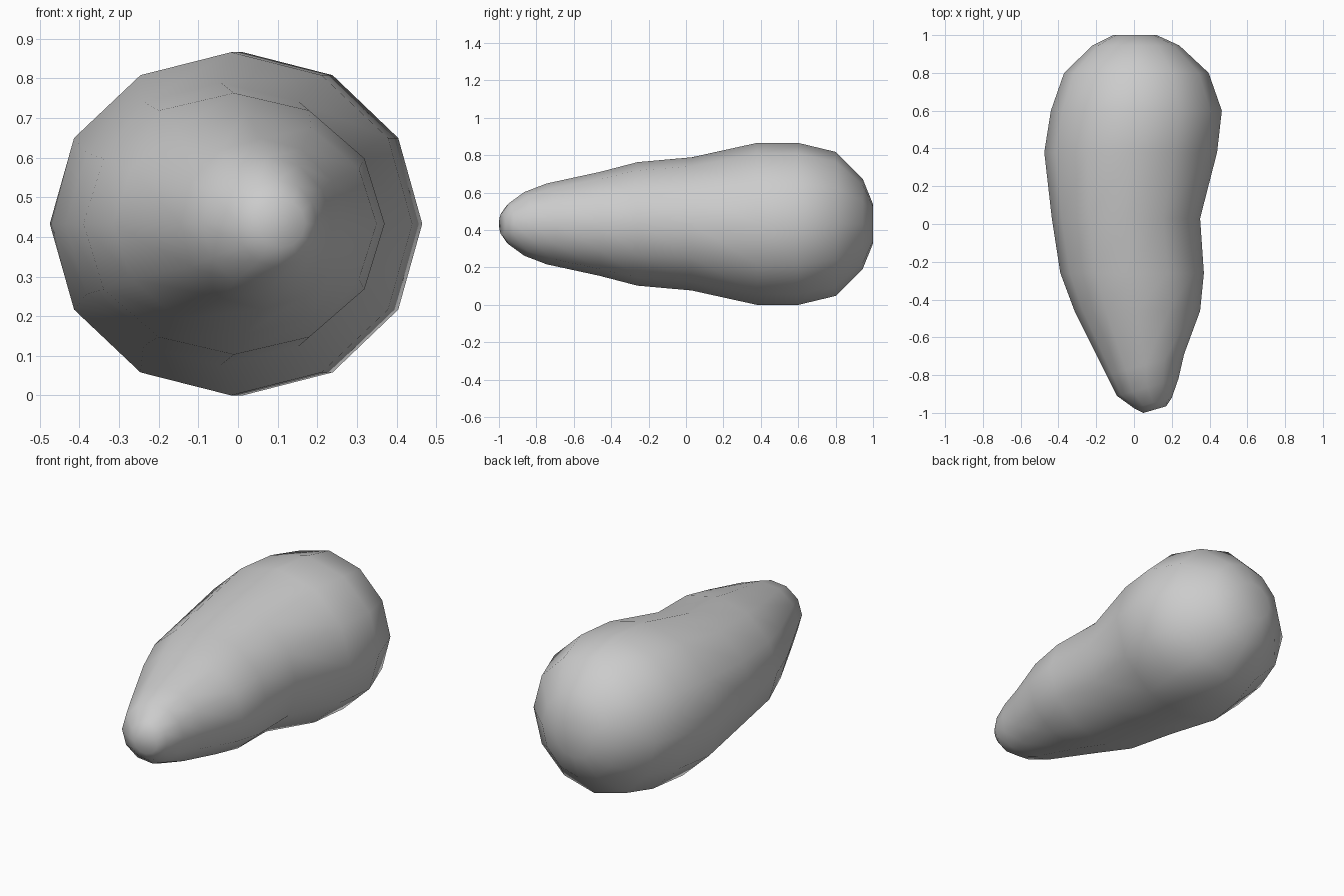
import bpy, bmesh, math

cube = bpy.data.objects.get("Cube")
if cube:
    bpy.data.objects.remove(cube, do_unlink=True)

SIDES = 12
MID_Z = 0.433

# Cross-sections, back to tip: right-side x, y, left-side x, y, half height
SECTIONS = [
    (-.11, 1, .12, 1, .105),
    (-.22, .945, .24, .945, .24),
    (-.37, .8, .395, .8, .385),
    (-.44, .6, .465, .6, .433),
    (-.475, .38, .44, .38, .433),
    (-.435, .03, .35, .03, .356),
    (-.39, -.26, .37, -.26, .33),
    (-.315, -.46, .35, -.46, .278),
    (-.145, -.8, .265, -.69, .216),
    (-.09, -.91, .235, -.82, .17),
    (0, -.975, .2, -.92, .11),
    (.05, -1, .17, -.965, .06),
]

# Single matte grey
grey = bpy.data.materials.new("plain_grey")
grey.use_nodes = True
colour = (0.6, 0.6, 0.6, 1)
grey.diffuse_color = colour
grey.node_tree.nodes["Principled BSDF"].inputs["Base Color"].default_value = colour


def add_ring(bm, xa, ya, xb, yb, height):
    ring = []
    for i in range(SIDES):
        a = math.tau * i / SIDES
        t = (1 + math.cos(a)) / 2
        ring.append(bm.verts.new((xa + (xb - xa) * t, ya + (yb - ya) * t,
                                  MID_Z + height * math.sin(a))))
    return ring


# Tapered, slightly bent body lofted through the sections
bm = bmesh.new()
rings = [add_ring(bm, *section) for section in SECTIONS]
for a, b in zip(rings, rings[1:]):
    for i in range(SIDES):
        j = (i + 1) % SIDES
        bm.faces.new((a[i], a[j], b[j], b[i]))
bm.faces.new(rings[0])
bm.faces.new(rings[-1])
bmesh.ops.recalc_face_normals(bm, faces=bm.faces)
for face in bm.faces:
    face.smooth = True

mesh = bpy.data.meshes.new("tapered_body")
bm.to_mesh(mesh)
bm.free()
mesh.materials.append(grey)
body = bpy.data.objects.new("tapered_body", mesh)
bpy.context.collection.objects.link(body)
